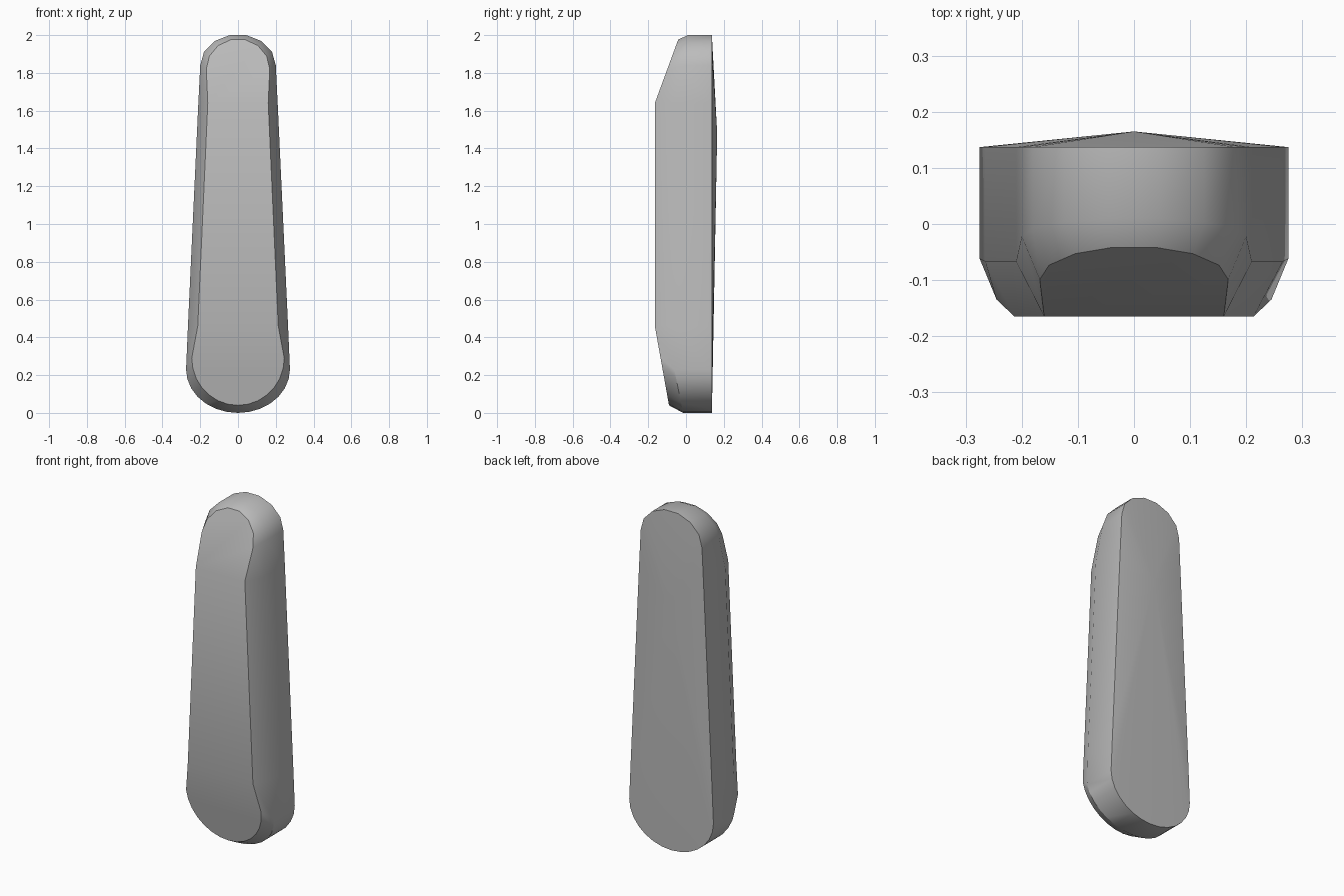
import bpy, bmesh
from math import sin, cos, pi

cube = bpy.data.objects.get("Cube")
if cube:
    bpy.data.objects.remove(cube)

grey = bpy.data.materials.new("plain_grey")
grey.use_nodes = True
colour = (0.5, 0.5, 0.5, 1)
grey.diffuse_color = colour
grey.node_tree.nodes["Principled BSDF"].inputs["Base Color"].default_value = colour

LOW, HIGH = 0.46, 1.64      # heights where the front face bends
BOTTOM_SEGS, TOP_SEGS = 14, 7


def lerp(table, z):
    """Read a value from (height, value) pairs."""
    for (z0, v0), (z1, v1) in zip(table, table[1:]):
        if z <= z1:
            return v0 + (v1 - v0) * (z - z0) / (z1 - z0)
    return table[-1][1]


def arc(centre, rx, rz, start, segs):
    angles = [start + pi * i / segs for i in range(segs + 1)]
    return [(rx * cos(a), centre + rz * sin(a)) for a in angles]


def outline(bottom, low_x, high_x, top):
    """Tapered capsule: lower arc, right edge, upper arc, left edge."""
    return (arc(*bottom, pi, BOTTOM_SEGS) + [(low_x, LOW), (high_x, HIGH)]
            + arc(*top, 0, TOP_SEGS) + [(-high_x, HIGH), (-low_x, LOW)])


# Outer outline and smaller front outline
outer = outline((0.23, 0.275, 0.23), 0.265, 0.21, (1.84, 0.20, 0.164))
front = outline((0.29, 0.245, 0.25), 0.213, 0.16, (1.82, 0.168, 0.16))

# Depth of the wall's front edge and of the front face by height
wall_depth = [(0, -0.015), (0.23, -0.062), (LOW, -0.067), (HIGH, -0.067),
              (1.85, -0.02), (2, 0.01)]
front_depth = [(0.04, -0.09), (LOW, -0.165), (HIGH, -0.165), (1.98, -0.04)]

bm = bmesh.new()
rings = [
    [bm.verts.new((x, 0.137, z)) for x, z in outer],
    [bm.verts.new((x, lerp(wall_depth, z), z)) for x, z in outer],
    [bm.verts.new((x, lerp(front_depth, z), z)) for x, z in front],
]
n = len(outer)

# Side wall and front chamfer
for a, b in zip(rings, rings[1:]):
    for i in range(n):
        j = (i + 1) % n
        bm.faces.new((a[i], a[j], b[j], b[i]))

# Front face in three flat panels
f = rings[2]
k = BOTTOM_SEGS + 1
bm.faces.new(f[:k + 1] + [f[-1]])
bm.faces.new((f[k], f[k + 1], f[-2], f[-1]))
bm.faces.new(f[k + 1:-1])

# Shallow peaked back
peak = bm.verts.new((0, 0.165, 1.48))
for i in range(n):
    bm.faces.new((rings[0][i], rings[0][(i + 1) % n], peak))

bmesh.ops.recalc_face_normals(bm, faces=bm.faces)
mesh = bpy.data.meshes.new("tapered_body")
bm.to_mesh(mesh)
bm.free()
mesh.materials.append(grey)
body = bpy.data.objects.new("tapered_body", mesh)
bpy.context.collection.objects.link(body)

bpy.ops.object.select_all(action="DESELECT")
body.select_set(True)
bpy.context.view_layer.objects.active = body
bpy.ops.object.shade_smooth_by_angle()
